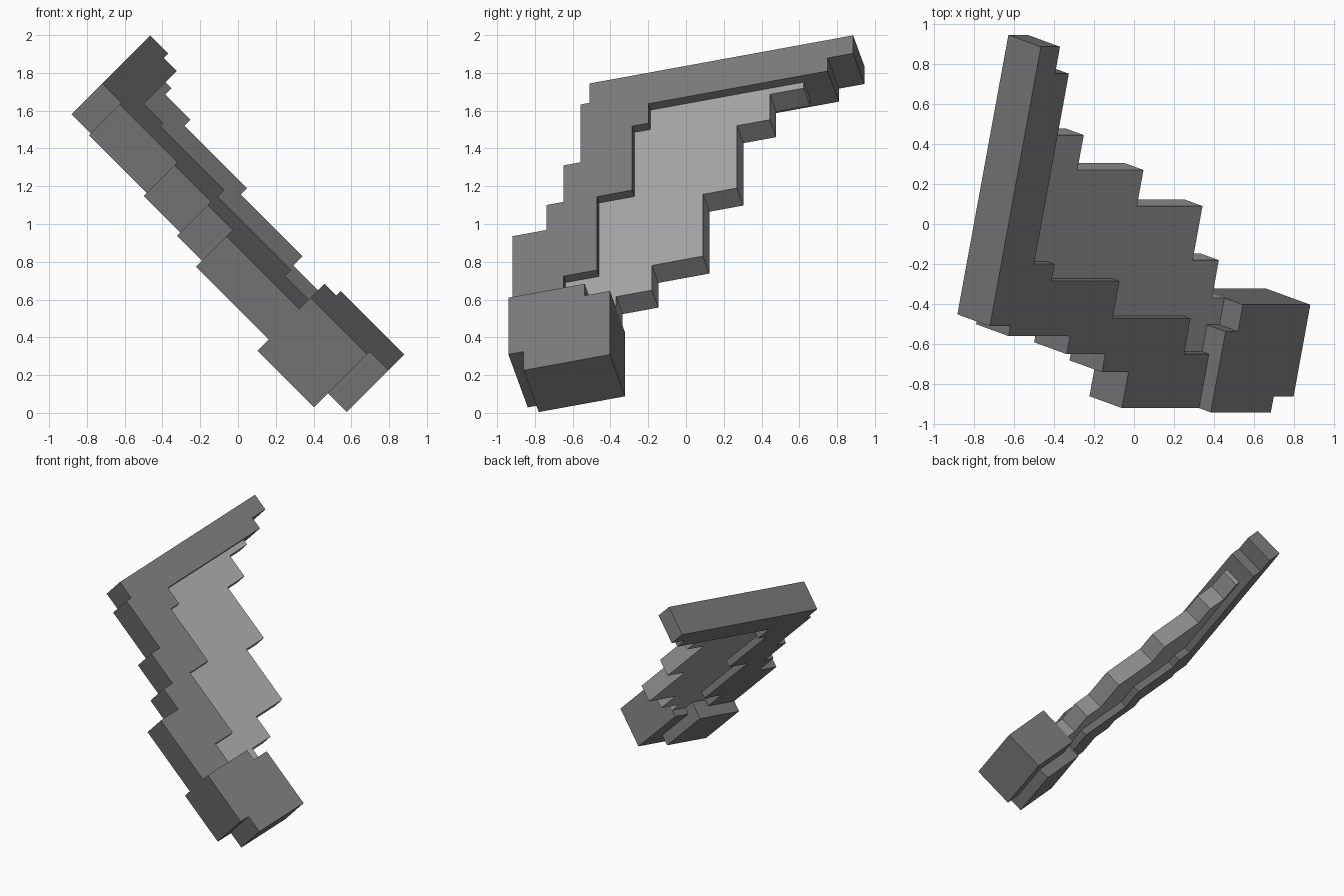
import bpy, bmesh, math
from mathutils import Matrix, Vector

if "Cube" in bpy.data.objects:
    bpy.data.objects.remove(bpy.data.objects["Cube"])

# Tilted frame of the wing: u runs down its length, v across, w out of its face
r = math.sqrt(0.5)
tilt = math.asin(0.25)
U = Vector((r, 0, -r))
V = Vector((math.sin(tilt) * r, math.cos(tilt), math.sin(tilt) * r))
W = U.cross(V)
FRAME = Matrix((U, V, W)).transposed().to_4x4()


def material(name, value):
    m = bpy.data.materials.new(name)
    m.diffuse_color = (value, value, value, 1)
    m.use_nodes = True
    m.node_tree.nodes["Principled BSDF"].inputs["Base Color"].default_value = m.diffuse_color
    return m


dark = material("dark grey", 0.2)
light = material("light grey", 0.38)


def slab(name, outline, w0, w1, mat):
    """Extrude a stepped (u, v) outline from w0 to w1."""
    bm = bmesh.new()
    face = bm.faces.new([bm.verts.new((u, v, w0)) for u, v in outline])
    ext = bmesh.ops.extrude_face_region(bm, geom=[face])
    bmesh.ops.translate(bm, vec=(0, 0, w1 - w0),
                        verts=[g for g in ext["geom"] if isinstance(g, bmesh.types.BMVert)])
    bmesh.ops.recalc_face_normals(bm, faces=bm.faces)
    bm.transform(FRAME)
    mesh = bpy.data.meshes.new(name)
    bm.to_mesh(mesh)
    bm.free()
    mesh.materials.append(mat)
    obj = bpy.data.objects.new(name, mesh)
    bpy.context.collection.objects.link(obj)
    return obj


# Stepped edge shared by the frame and the membrane, top to bottom
inner = [(-1.51, 0.008), (-1.365, 0.008), (-1.365, -0.08), (-0.885, -0.08),
         (-0.885, -0.273), (-0.335, -0.273), (-0.335, -0.457), (-0.16, -0.457)]

# Bent frame: top bar and leading edge
outer = [(-0.16, -0.735), (-0.704, -0.735), (-0.704, -0.55), (-0.891, -0.55),
         (-0.891, -0.457), (-1.164, -0.457), (-1.164, -0.364), (-1.597, -0.364),
         (-1.597, -0.313), (-1.742, -0.313)]
bar_end = [(-1.742, 1.128), (-1.607, 1.128), (-1.607, 0.989), (-1.51, 0.989)]
slab("wing_frame", outer + bar_end + inner, 0.592, 0.829, dark)

# Thin membrane with a stepped trailing edge
trailing = [(-0.07, -0.457), (-0.07, -0.18), (-0.16, -0.18), (-0.16, 0.015),
            (-0.345, 0.015), (-0.345, 0.294), (-0.808, 0.294), (-0.808, 0.48),
            (-1.275, 0.48), (-1.275, 0.66), (-1.465, 0.66), (-1.465, 0.845), (-1.51, 0.845)]
slab("wing_membrane", inner + trailing, 0.645, 0.78, light)

# Root block with notched corners, and the plate behind it
slab("root_block", [(-0.16, -0.735), (-0.16, -0.318), (-0.072, -0.318), (-0.072, -0.18),
                    (0.404, -0.18), (0.404, -0.652), (0.264, -0.652), (0.264, -0.735)],
     0.592, 0.915, dark)
slab("root_back_plate", [(-0.16, -0.735), (-0.16, -0.318), (0.264, -0.318), (0.264, -0.735)],
     0.505, 0.592, dark)
